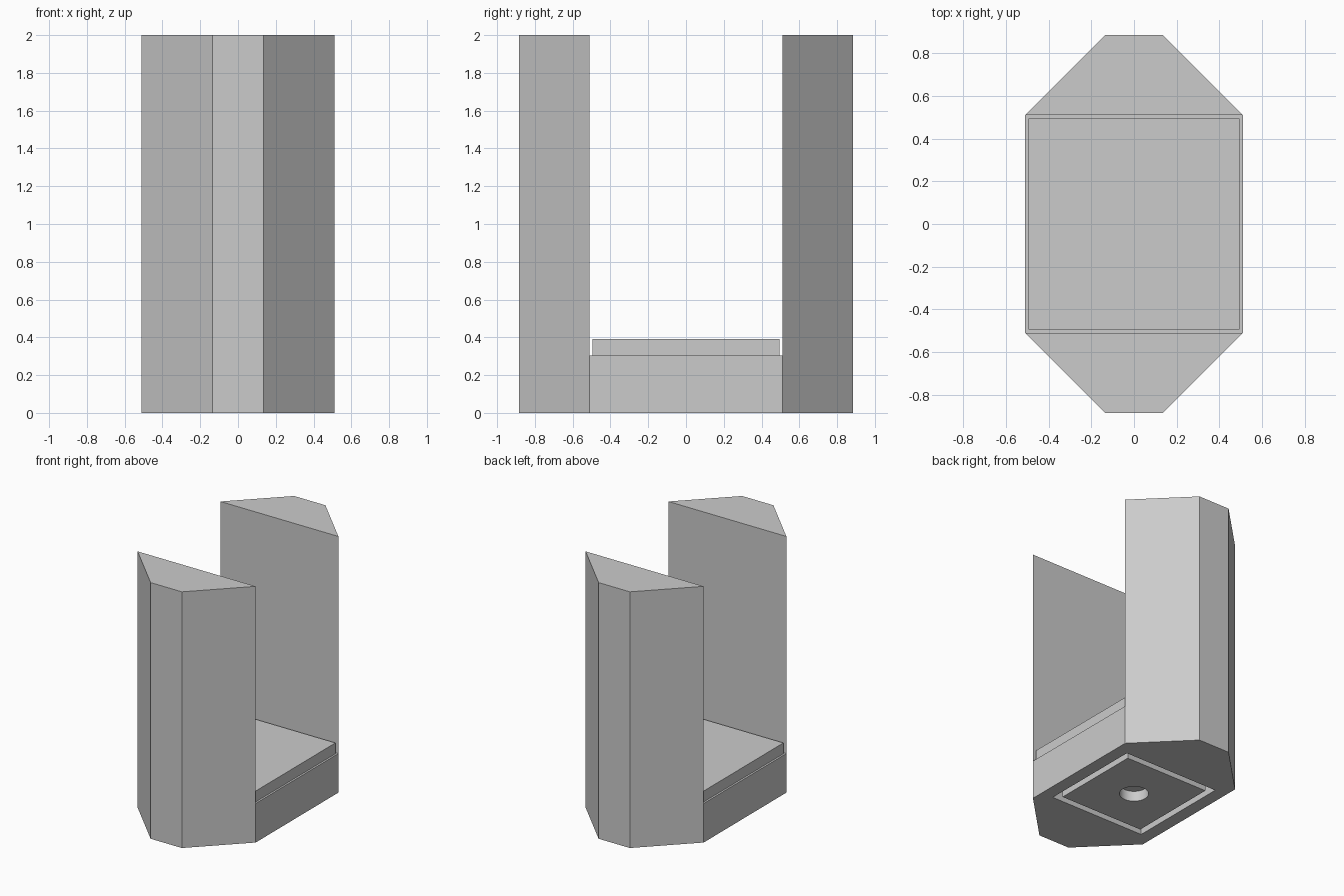
import bpy
import bmesh

if "Cube" in bpy.data.objects:
    bpy.data.objects.remove(bpy.data.objects["Cube"], do_unlink=True)

HALF = 0.51        # half width of the square base
DEPTH = 0.08       # depth of the recesses underneath

grey = bpy.data.materials.new("plain_grey")
grey.use_nodes = True
colour = (0.6, 0.6, 0.6, 1)
grey.diffuse_color = colour
grey.node_tree.nodes["Principled BSDF"].inputs["Base Color"].default_value = colour


def prism(name, outline, low, high):
    """Extrude a flat outline from one height to another."""
    bm = bmesh.new()
    face = bm.faces.new([bm.verts.new((x, y, low)) for x, y in outline])
    top = bmesh.ops.extrude_face_region(bm, geom=[face])["geom"]
    for v in top:
        if isinstance(v, bmesh.types.BMVert):
            v.co.z = high
    bmesh.ops.recalc_face_normals(bm, faces=bm.faces)
    mesh = bpy.data.meshes.new(name)
    bm.to_mesh(mesh)
    bm.free()
    mesh.materials.append(grey)
    obj = bpy.data.objects.new(name, mesh)
    bpy.context.collection.objects.link(obj)
    return obj


def square(half):
    return [(-half, -half), (half, -half), (half, half), (-half, half)]


def cut(target, cutter):
    """Subtract the cutter for good, then remove it."""
    mod = target.modifiers.new("cut", 'BOOLEAN')
    mod.operation = 'DIFFERENCE'
    mod.solver = 'EXACT'
    mod.object = cutter
    bpy.context.view_layer.objects.active = target
    bpy.ops.object.modifier_apply(modifier=mod.name)
    bpy.data.objects.remove(cutter, do_unlink=True)


# Tall chamfered columns at front and back
for name, side in (("front_column", -1), ("back_column", 1)):
    prism(name, [(-HALF, side * HALF), (HALF, side * HALF),
                 (0.135, side * 0.885), (-0.135, side * 0.885)], 0, 2)

# Low base between the columns, with a square recess underneath
base = prism("base_block", square(HALF), 0, 0.305)
cut(base, prism("recess_cutter", square(0.41), -0.1, DEPTH))

# Slightly smaller raised slab on the base
prism("raised_slab", square(0.495), 0.305, 0.39)

# Flush square pad inside the recess, with a round central hole
pad = prism("underside_pad", square(0.36), 0, DEPTH)
bpy.ops.mesh.primitive_cylinder_add(vertices=32, radius=0.104, depth=0.6)
cut(pad, bpy.context.object)

bpy.ops.object.select_all(action='DESELECT')
pad.select_set(True)
bpy.context.view_layer.objects.active = pad
bpy.ops.object.shade_smooth_by_angle()
